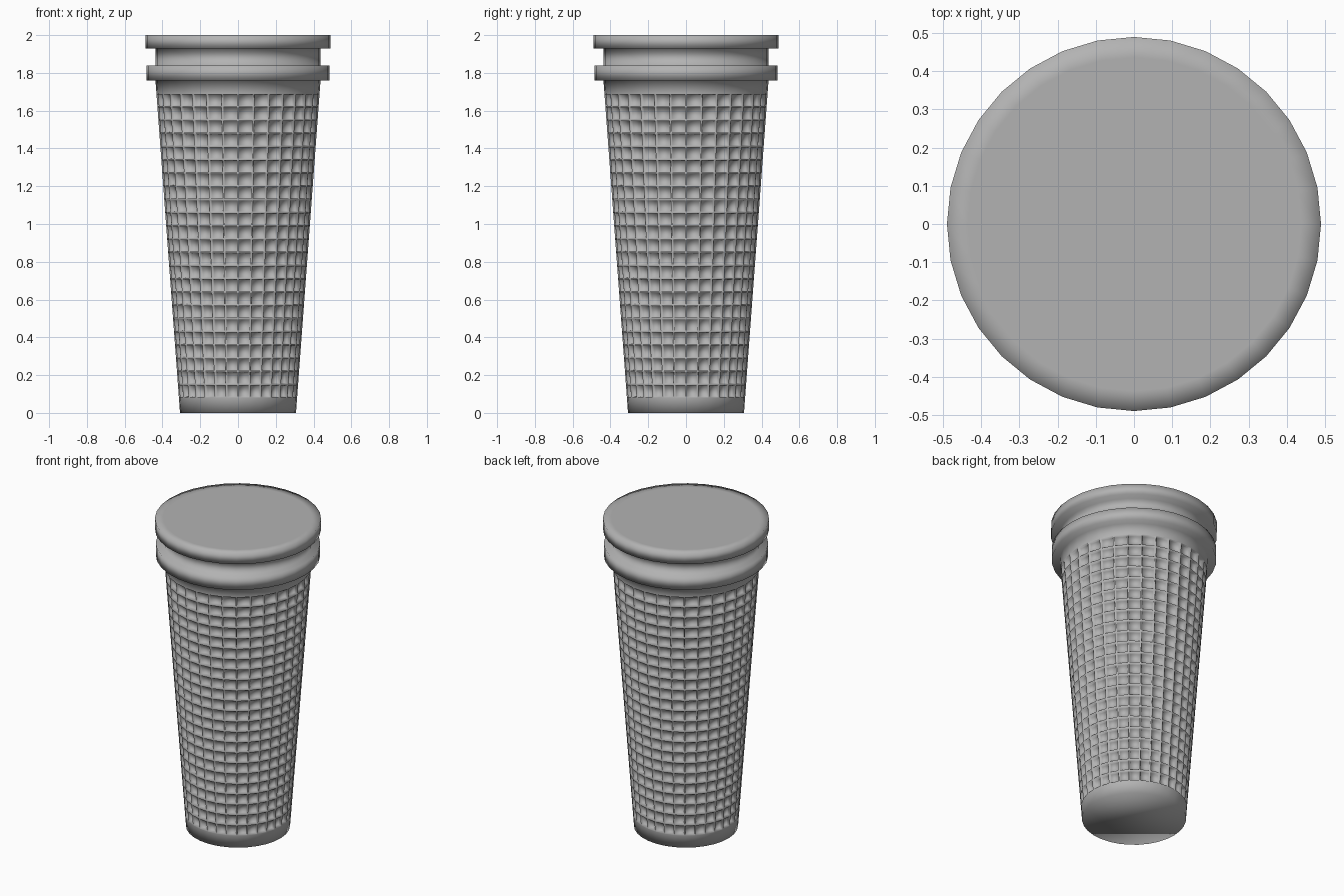
import bpy, bmesh, math

if "Cube" in bpy.data.objects:
    bpy.data.objects.remove(bpy.data.objects["Cube"])

SIDES, ROWS = 32, 23
Z_LOW, Z_HIGH = 0.08, 1.69

grey = bpy.data.materials.new("plain grey")
grey.diffuse_color = (0.45, 0.45, 0.45, 1)
grey.use_nodes = True
grey.node_tree.nodes["Principled BSDF"].inputs["Base Color"].default_value = grey.diffuse_color


def wall_radius(z):
    return 0.307 + (0.437 - 0.307) * z / 1.76


# Outline: base, tapered wall with grid rows, lower collar, neck, lid
profile = [(wall_radius(0), 0)]
for i in range(ROWS + 1):
    z = Z_LOW + (Z_HIGH - Z_LOW) * i / ROWS
    profile.append((wall_radius(z), z))
profile += [(0.437, 1.76), (0.485, 1.76), (0.485, 1.84), (0.437, 1.84),
            (0.437, 1.93), (0.49, 1.93), (0.49, 2.0), (0.437, 2.0)]

bm = bmesh.new()
rings = []
for r, z in profile:
    rings.append([bm.verts.new((r * math.cos(a), r * math.sin(a), z))
                  for a in (2 * math.pi * k / SIDES for k in range(SIDES))])

# Side faces, remembering the grid cells
cells = []
for i, (low, high) in enumerate(zip(rings, rings[1:])):
    for k in range(SIDES):
        n = (k + 1) % SIDES
        face = bm.faces.new((low[k], low[n], high[n], high[k]))
        if 1 <= i <= ROWS:
            cells.append(face)
bm.faces.new(rings[0][::-1])
bm.faces.new(rings[-1])
bm.normal_update()

# Recessed cells between thin ribs
bmesh.ops.inset_individual(bm, faces=cells, thickness=0.006, depth=0)
bmesh.ops.inset_individual(bm, faces=cells, thickness=0.003, depth=-0.02)

for face in bm.faces:
    face.smooth = True
mesh = bpy.data.meshes.new("lidded_cup")
bm.to_mesh(mesh)
bm.free()
mesh.materials.append(grey)
bpy.context.collection.objects.link(bpy.data.objects.new("lidded_cup", mesh))
